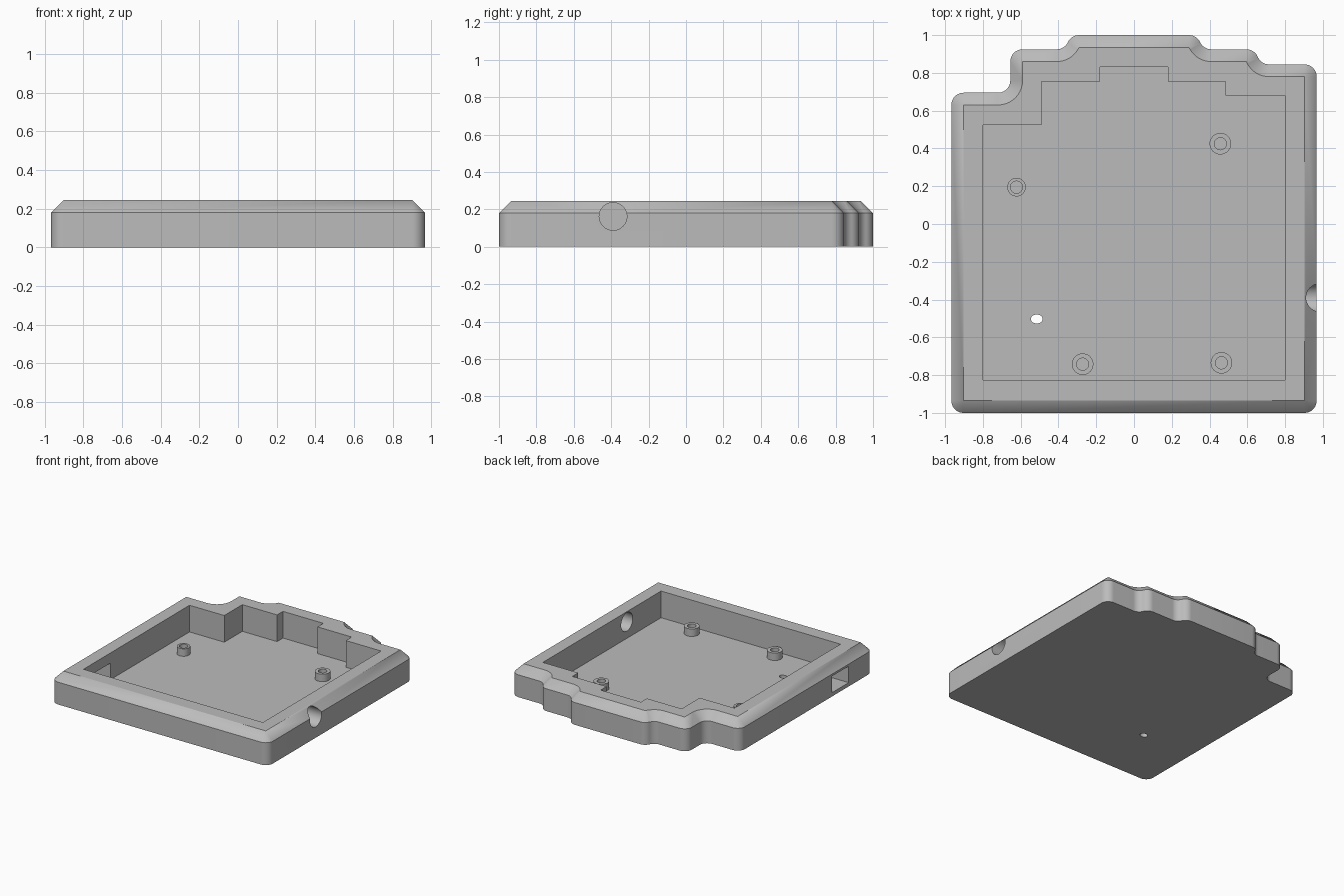
import bpy, bmesh
from math import radians, cos, sin, asin, pi, degrees
from mathutils import Matrix

if "Cube" in bpy.data.objects:
    bpy.data.objects.remove(bpy.data.objects["Cube"])

HX, FRONT, HEIGHT, RIM = 0.967, -1.0, 0.245, 0.18
R = 0.065          # corner radius and chamfer width
FLOOR = 0.03

grey = bpy.data.materials.new("plain grey")
grey.use_nodes = True
grey.diffuse_color = (0.5, 0.5, 0.5, 1)
grey.node_tree.nodes["Principled BSDF"].inputs["Base Color"].default_value = (0.5, 0.5, 0.5, 1)


def arc(cx, cy, a0, a1, radius, n=10):
    angles = [radians(a0 + (a1 - a0) * i / n) for i in range(n + 1)]
    return [(cx + radius * cos(a), cy + radius * sin(a)) for a in angles]


def step(x, low, high, inset, side):
    """Rounded step up from y=low to y=high; side=-1 mirrors it."""
    s = asin(max(0, 2 * R - (high - low)) / (2 * R))
    half, s = R * cos(s), degrees(s)
    pts = arc(x + half, low + R, 270, 180 + s, R + inset)
    pts += arc(x - half, high - R, s, 90, R - inset)
    return pts if side > 0 else [(-px, py) for px, py in reversed(pts)]


def outline(inset):
    r = R - inset
    return (arc(-HX + R, FRONT + R, 180, 270, r) + arc(HX - R, FRONT + R, 270, 360, r)
            + arc(HX - R, 0.845 - R, 0, 90, r)
            + step(0.655, 0.845, 0.925, inset, 1) + step(0.35, 0.925, 1, inset, 1)
            + step(0.35, 0.925, 1, inset, -1) + step(0.655, 0.695, 0.925, inset, -1)
            + arc(-HX + R, 0.695 - R, 90, 180, r))


def finish(name, bm):
    bmesh.ops.remove_doubles(bm, verts=bm.verts, dist=0.0002)
    bmesh.ops.recalc_face_normals(bm, faces=bm.faces)
    mesh = bpy.data.meshes.new(name)
    bm.to_mesh(mesh)
    bm.free()
    mesh.materials.append(grey)
    ob = bpy.data.objects.new(name, mesh)
    bpy.context.collection.objects.link(ob)
    return ob


def loft(name, layers):
    """Closed solid through (outline, z) layers."""
    bm = bmesh.new()
    rings = [[bm.verts.new((x, y, z)) for x, y in pts] for pts, z in layers]
    for a, b in zip(rings, rings[1:]):
        for i in range(len(a)):
            bm.faces.new((a[i - 1], a[i], b[i], b[i - 1]))
    bm.faces.new(rings[0])
    bm.faces.new(rings[-1])
    return finish(name, bm)


def activate(ob):
    bpy.ops.object.select_all(action='DESELECT')
    ob.select_set(True)
    bpy.context.view_layer.objects.active = ob


def cut(ob, cutter):
    cutter.hide_render = True
    mod = ob.modifiers.new("cut", 'BOOLEAN')
    mod.operation, mod.solver, mod.object = 'DIFFERENCE', 'EXACT', cutter
    activate(ob)
    bpy.ops.object.modifier_apply(modifier=mod.name)
    bpy.data.objects.remove(cutter)


def box(name, x0, x1, y0, y1, z0, z1):
    pts = [(x0, y0), (x1, y0), (x1, y1), (x0, y1)]
    return loft(name, [(pts, z0), (pts, z1)])


# Tray body with a chamfered rim
tray = loft("tray", [(outline(0), 0), (outline(0), RIM), (outline(R), HEIGHT)])

# Stepped cavity
cavity = [(-0.8, -0.825), (0.8, -0.825), (0.8, 0.68), (0.485, 0.68), (0.485, 0.755),
          (0.18, 0.755), (0.18, 0.83), (-0.18, 0.83), (-0.18, 0.755), (-0.49, 0.755),
          (-0.49, 0.525), (-0.8, 0.525)]
cut(tray, loft("cavity_cutter", [(cavity, FLOOR), (cavity, 0.4)]))

# Round cable hole in the +x wall
bm = bmesh.new()
bmesh.ops.create_cone(bm, cap_ends=True, segments=48, radius1=0.074, radius2=0.074, depth=0.4,
                      matrix=Matrix.Translation((0.95, -0.39, 0.162)) @ Matrix.Rotation(pi / 2, 4, 'Y'))
cut(tray, finish("cable_cutter", bm))

# Rectangular port in the -x wall, level with the floor
cut(tray, box("port_cutter", -1.1, -0.75, -0.69, -0.48, FLOOR + 0.001, 0.163))

# Small oval hole through the floor
oval = [(x * 1.3 - 0.515, y - 0.503) for x, y in arc(0, 0, 0, 345, 0.024, 23)]
cut(tray, loft("oval_cutter", [(oval, -0.1), (oval, 0.1)]))
activate(tray)
bpy.ops.object.shade_smooth_by_angle(angle=radians(30))

# Screw standoffs: hollow posts on the floor
posts = [(-0.622, 0.195, 0.049), (0.457, 0.425, 0.057), (-0.272, -0.742, 0.057), (0.463, -0.735, 0.057)]
for i, (x, y, radius) in enumerate(posts):
    bm = bmesh.new()
    section = [(radius, FLOOR - 0.005), (radius, FLOOR + 0.06), (0.032, FLOOR + 0.06), (0.032, FLOOR - 0.005)]
    rings = [[bm.verts.new((px, py, z)) for px, py in arc(x, y, 0, 348.75, r, 31)] for r, z in section]
    for a, b in zip(rings, rings[1:] + rings[:1]):
        for k in range(len(a)):
            bm.faces.new((a[k - 1], a[k], b[k], b[k - 1]))
    post = finish(f"standoff_{i + 1}", bm)
    activate(post)
    bpy.ops.object.shade_smooth_by_angle(angle=radians(30))
